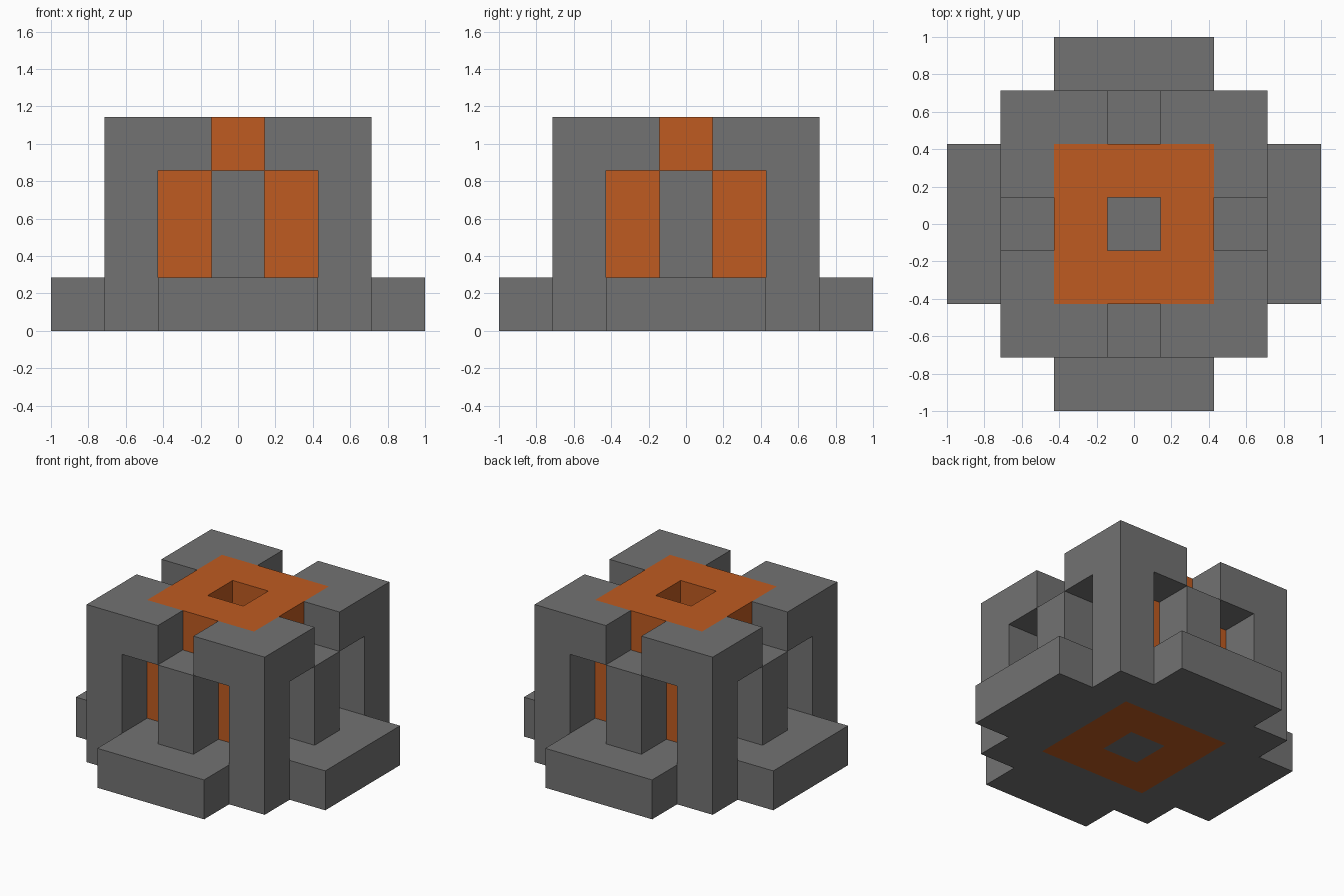
import bpy
import bmesh

cube = bpy.data.objects.get("Cube")
if cube:
    bpy.data.objects.remove(cube, do_unlink=True)

CELL = 2 / 7  # the whole form sits on a grid of seven cells


def make_material(name, rgb):
    mat = bpy.data.materials.new(name)
    mat.use_nodes = True
    color = (*rgb, 1)
    mat.diffuse_color = color
    mat.node_tree.nodes["Principled BSDF"].inputs["Base Color"].default_value = color
    return mat


grey = make_material("stone grey", (0.17, 0.17, 0.17))
orange = make_material("burnt orange", (0.52, 0.105, 0.015))


def slab(name, mat, bottom, top, inside):
    """Raise every grid cell accepted by inside(i, j) from bottom to top layer."""
    bm = bmesh.new()
    for i in range(-3, 4):
        for j in range(-3, 4):
            if inside(i, j):
                corners = ((-.5, -.5), (.5, -.5), (.5, .5), (-.5, .5))
                bm.faces.new([bm.verts.new(((i + u) * CELL, (j + v) * CELL, bottom * CELL))
                              for u, v in corners])
    bmesh.ops.remove_doubles(bm, verts=bm.verts, dist=0.001)
    bmesh.ops.dissolve_limit(bm, angle_limit=0.01, verts=bm.verts, edges=bm.edges)
    mesh = bpy.data.meshes.new(name)
    bm.to_mesh(mesh)
    bm.free()
    mesh.materials.append(mat)
    obj = bpy.data.objects.new(name, mesh)
    bpy.context.collection.objects.link(obj)
    solid = obj.modifiers.new("Height", "SOLIDIFY")
    solid.thickness = (top - bottom) * CELL
    solid.offset = 1


def ring(i, j):
    return max(abs(i), abs(j))


# Stepped foot: square frame with a wide step on each side
slab("base", grey, 0, 1,
     lambda i, j: ring(i, j) == 2 or (ring(i, j) == 3 and min(abs(i), abs(j)) <= 1))

# Hollow orange core with a grey floor in its shaft
slab("core", orange, 0, 4, lambda i, j: ring(i, j) == 1)
slab("shaft_floor", grey, 0, 1, lambda i, j: ring(i, j) == 0)

# Short posts at the middle of each side
slab("side_posts", grey, 1, 3, lambda i, j: ring(i, j) == 2 and i * j == 0)

# Corner columns, each carrying an angled cap
slab("corner_columns", grey, 1, 3, lambda i, j: abs(i) == 2 and abs(j) == 2)
slab("corner_caps", grey, 3, 4, lambda i, j: ring(i, j) == 2 and i * j != 0)
